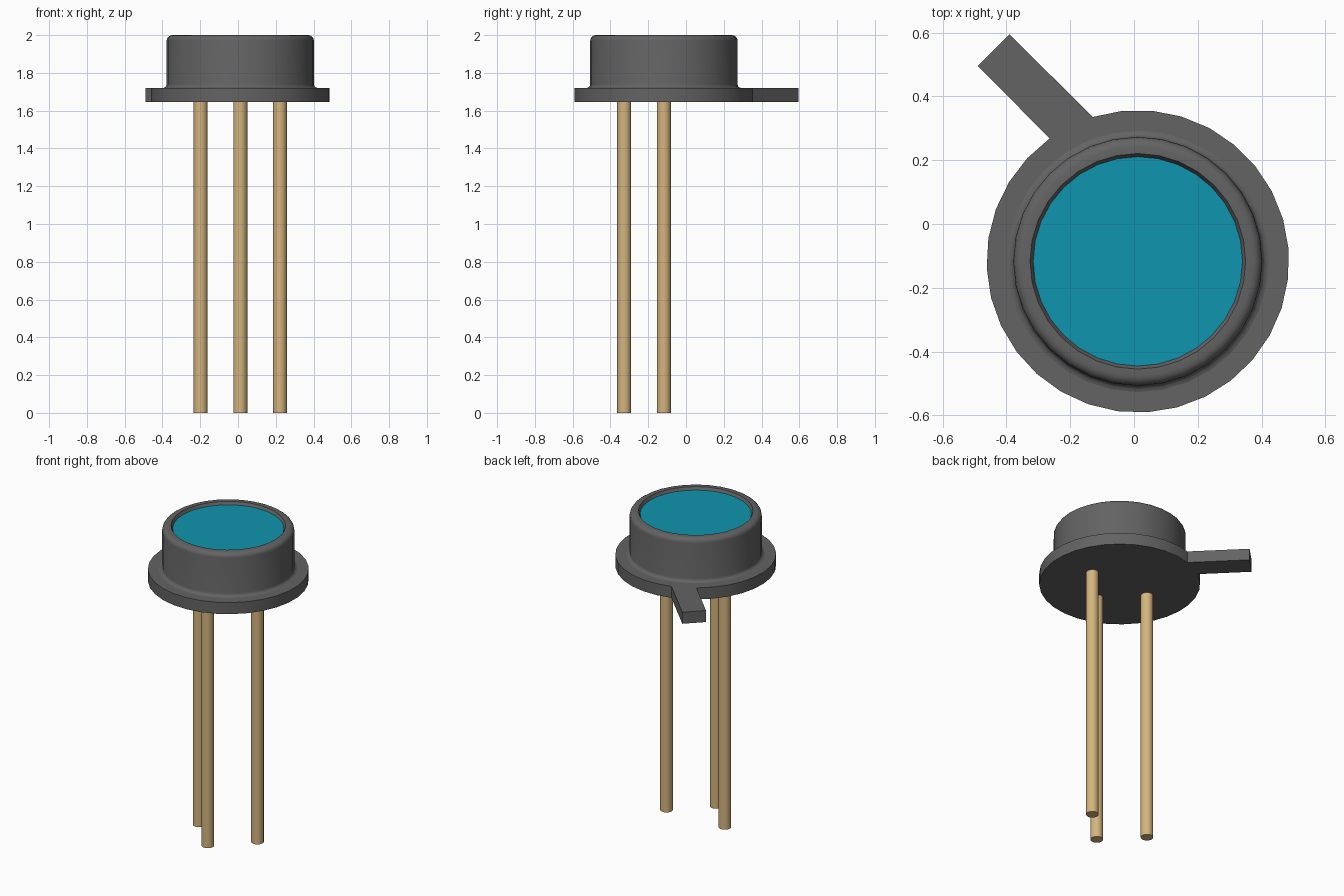
import bpy, bmesh
from math import sin, cos, radians, pi

cube = bpy.data.objects.get("Cube")
if cube:
    bpy.data.objects.remove(cube)

CX, CY = 0.012, -0.117      # axis of the round housing


def material(name, rgb):
    m = bpy.data.materials.new(name)
    m.use_nodes = True
    m.diffuse_color = (*rgb, 1)
    bsdf = next(n for n in m.node_tree.nodes if n.type == 'BSDF_PRINCIPLED')
    bsdf.inputs["Base Color"].default_value = (*rgb, 1)
    return m


grey = material("dark grey metal", (0.125, 0.125, 0.125))
teal = material("teal glass", (0.005, 0.30, 0.43))
tan = material("pale gold", (0.66, 0.46, 0.21))


def finish(name, bm, mat, angle=35):
    bmesh.ops.recalc_face_normals(bm, faces=bm.faces)
    me = bpy.data.meshes.new(name)
    bm.to_mesh(me)
    bm.free()
    me.materials.append(mat)
    ob = bpy.data.objects.new(name, me)
    bpy.context.collection.objects.link(ob)
    bpy.ops.object.select_all(action='DESELECT')
    ob.select_set(True)
    bpy.context.view_layer.objects.active = ob
    bpy.ops.object.shade_smooth_by_angle(angle=radians(angle))
    return ob


def prism(name, outline, z0, z1, mat):
    """Extrude a flat outline from z0 up to z1."""
    bm = bmesh.new()
    face = bm.faces.new([bm.verts.new((x, y, z0)) for x, y in outline])
    top = bmesh.ops.extrude_face_region(bm, geom=[face])["geom"]
    verts = [v for v in top if isinstance(v, bmesh.types.BMVert)]
    bmesh.ops.translate(bm, verts=verts, vec=(0, 0, z1 - z0))
    return finish(name, bm, mat)


def circle(x, y, r, n, start=0.0, span=2 * pi, closed=True):
    steps = n if closed else n - 1
    return [(x + r * cos(start + span * i / steps),
             y + r * sin(start + span * i / steps)) for i in range(n)]


def lathe(name, profile, n, mat):
    """Spin a (radius, height) profile round the housing axis."""
    bm = bmesh.new()
    rings = [[bm.verts.new((x, y, z)) for x, y in circle(CX, CY, r, n)]
             for r, z in profile]
    for a, b in zip(rings, rings[1:]):
        for i in range(n):
            j = (i + 1) % n
            bm.faces.new((a[i], a[j], b[j], b[i]))
    return finish(name, bm, mat)


# Base flange with its offset locating tab, one outline
arc = circle(CX, CY, 0.474, 31, radians(125.6), radians(341.8), closed=False)
prism("flange_with_tab", arc + [(-0.39, 0.595), (-0.49, 0.495)], 1.645, 1.72, grey)

# Can: foot fillet, wall, rounded shoulder, lip down to the window
foot = [(0.41 - 0.02 * sin(t), 1.74 - 0.02 * cos(t))
        for t in (radians(a) for a in (0, 30, 60, 90))]
shoulder = [(0.36 + 0.03 * cos(t), 1.97 + 0.03 * sin(t))
            for t in (radians(a) for a in (0, 22.5, 45, 67.5, 90))]
lathe("can", foot + shoulder + [(0.338, 2.0), (0.328, 1.98)], 32, grey)

# Window set just below the lip
prism("window", circle(CX, CY, 0.328, 32), 1.95, 1.982, teal)

# Three leads
for name, dx, dy in (("right_lead", -0.21, 0), ("left_lead", 0.21, 0),
                     ("front_lead", 0, -0.21)):
    prism(name, circle(CX + dx, CY + dy, 0.037, 20), 0, 1.65, tan)
